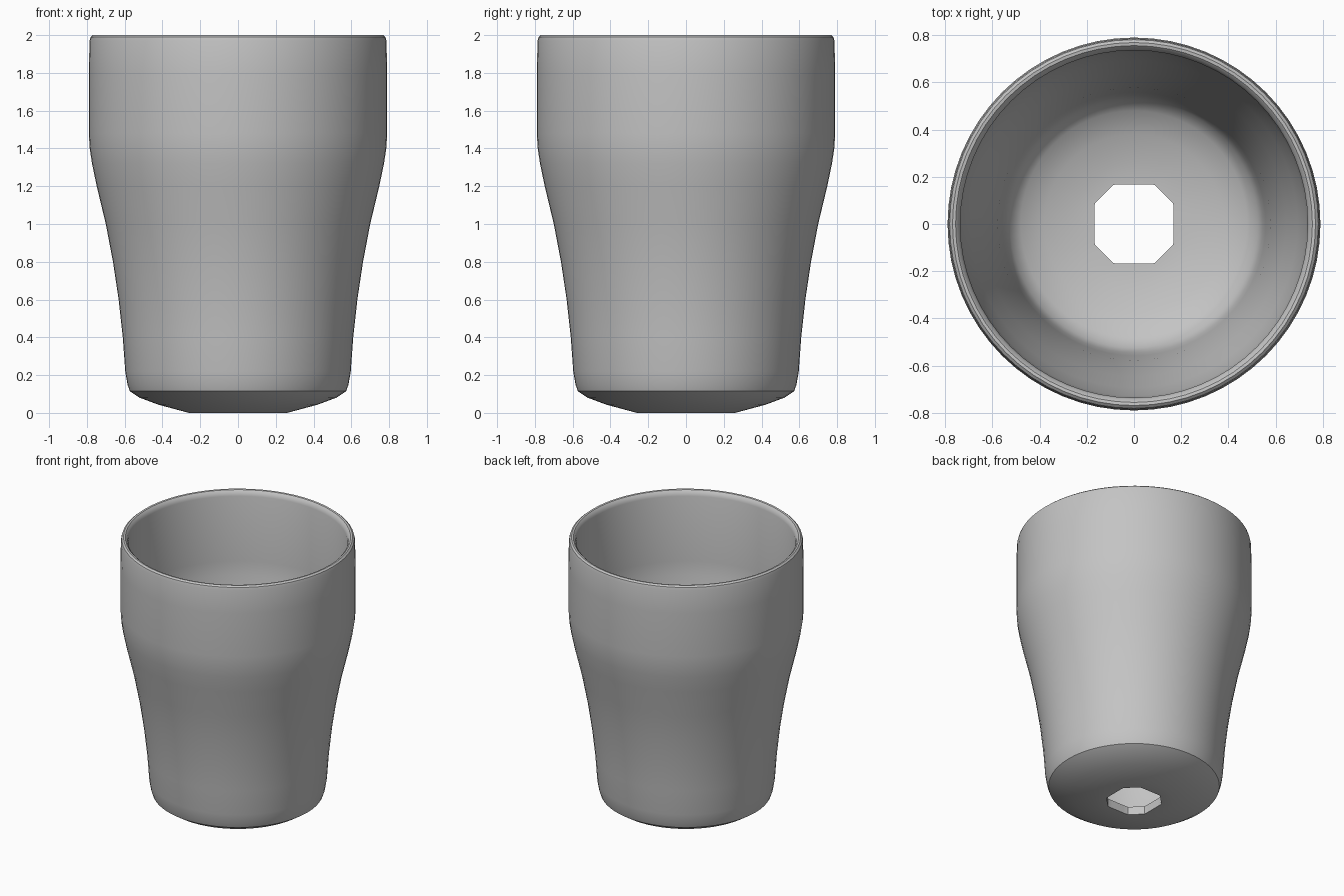
import bpy
import bmesh
import math

cube = bpy.data.objects.get("Cube")
if cube:
    bpy.data.objects.remove(cube, do_unlink=True)

SEGMENTS = 64
HOLE = 0.168

# Outside, from the drain hole up to the lip
outer = [(0.26, 0), (0.42, 0.043), (0.52, 0.08), (0.573, 0.115), (0.585, 0.15),
         (0.597, 0.22), (0.61, 0.4), (0.632, 0.6), (0.662, 0.8), (0.7, 1.0),
         (0.748, 1.2), (0.773, 1.32), (0.785, 1.4), (0.79, 1.48), (0.79, 1.8)]
# Rounded lip
lip = [(0.786, 1.97), (0.781, 1.99), (0.769, 2.0), (0.756, 1.998), (0.743, 1.985)]
# Inside, from the lip down to the floor
inner = [(0.736, 1.96), (0.735, 1.48), (0.728, 1.38), (0.693, 1.2), (0.645, 1.0),
         (0.608, 0.8), (0.578, 0.6), (0.558, 0.4), (0.545, 0.24), (0.525, 0.18),
         (0.48, 0.135), (0.38, 0.1), (0.26, 0.065)]


def round_radius(r):
    return lambda a: r


def hole_radius(a):
    """Square hole with cut corners."""
    c, s = abs(math.cos(a)), abs(math.sin(a))
    return min(HOLE / max(c, s), 1.07 * HOLE * math.sqrt(2) / (c + s))


def ring(bm, radius, z):
    verts = []
    for i in range(SEGMENTS):
        a = math.tau * i / SEGMENTS
        r = radius(a)
        verts.append(bm.verts.new((r * math.cos(a), r * math.sin(a), z)))
    return verts


bm = bmesh.new()
rings = [ring(bm, hole_radius, 0)]
rings += [ring(bm, round_radius(r), z) for r, z in outer + lip + inner]
rings.append(ring(bm, hole_radius, 0.06))

# Skin the closed loop of rings, including the wall of the drain hole
for lower, upper in zip(rings, rings[1:] + rings[:1]):
    for i in range(SEGMENTS):
        j = (i + 1) % SEGMENTS
        bm.faces.new((lower[i], lower[j], upper[j], upper[i]))
bmesh.ops.recalc_face_normals(bm, faces=bm.faces)

mesh = bpy.data.meshes.new("cup_body")
bm.to_mesh(mesh)
bm.free()
cup = bpy.data.objects.new("cup_body", mesh)
bpy.context.collection.objects.link(cup)

# Plain grey material
grey = bpy.data.materials.new("plain_grey")
grey.use_nodes = True
colour = (0.55, 0.55, 0.55, 1)
grey.diffuse_color = colour
grey.node_tree.nodes["Principled BSDF"].inputs["Base Color"].default_value = colour
mesh.materials.append(grey)

bpy.ops.object.select_all(action="DESELECT")
cup.select_set(True)
bpy.context.view_layer.objects.active = cup
bpy.ops.object.shade_smooth_by_angle(angle=math.radians(32))
